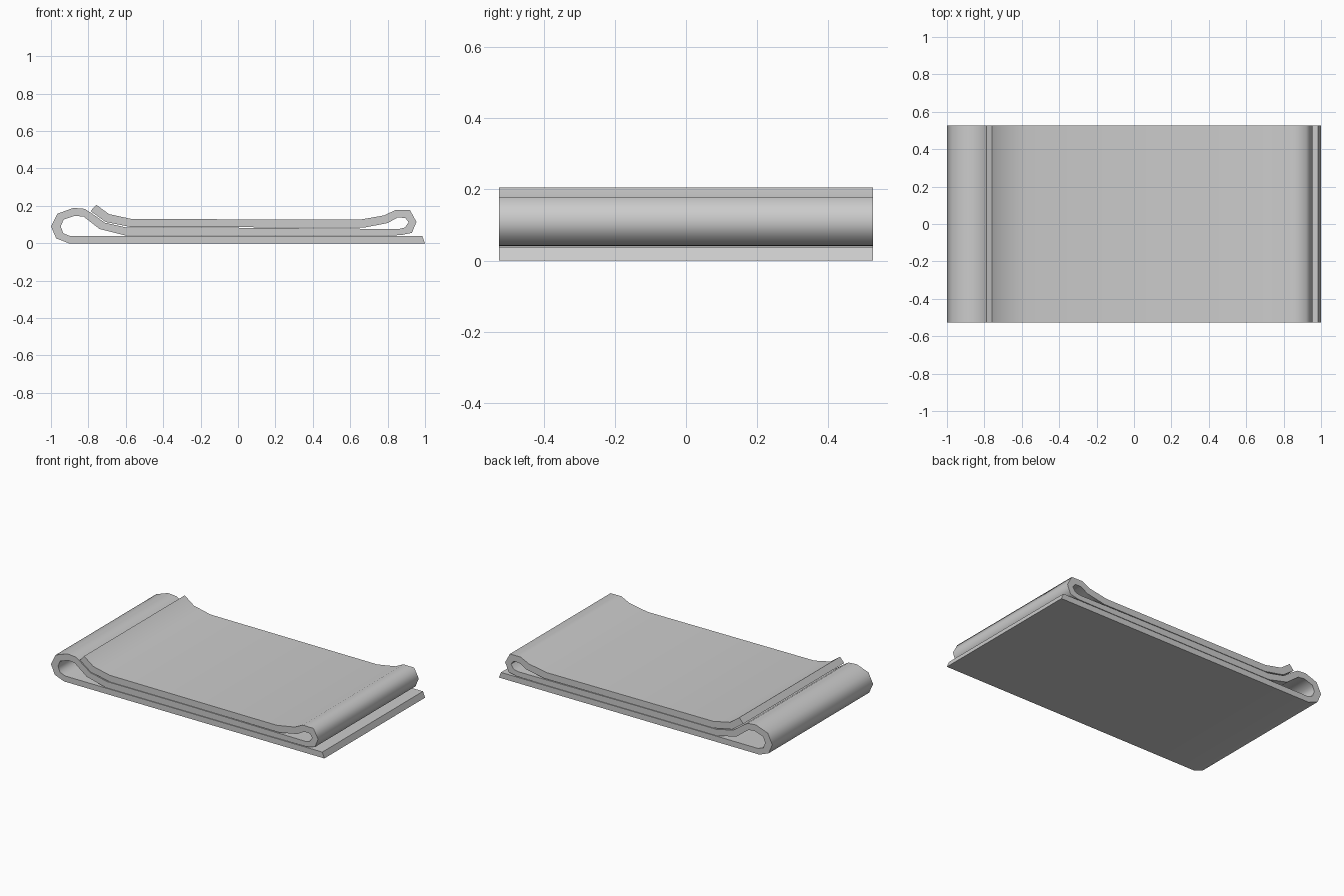
import bpy, bmesh, math

HALF_WIDTH = 0.526

# Cross-section of the folded sheet: (side A x, z, side B x, z) along its length
SECTION = [
    # bottom layer, right end to left
    (1.0, 0.0, 0.985, 0.038), (0.6, 0.0, 0.6, 0.038), (0.0, 0.0, 0.0, 0.038),
    (-0.6, 0.0, -0.6, 0.038), (-0.905, 0.0, -0.895, 0.038),
    # left fold
    (-0.972, 0.026, -0.934, 0.053), (-1.0, 0.09, -0.948, 0.09),
    (-0.966, 0.158, -0.932, 0.127), (-0.88, 0.189, -0.872, 0.147),
    (-0.82, 0.184, -0.825, 0.142), (-0.785, 0.162, -0.79, 0.115),
    (-0.712, 0.110, -0.74, 0.076), (-0.59, 0.083, -0.6, 0.041),
    # middle layer, left to right
    (0.0, 0.083, 0.0, 0.041), (0.6, 0.078, 0.6, 0.041), (0.86, 0.076, 0.87, 0.043),
    # right fold
    (0.892, 0.084, 0.93, 0.056), (0.912, 0.112, 0.954, 0.114),
    (0.894, 0.136, 0.920, 0.177), (0.852, 0.137, 0.842, 0.178),
    (0.80, 0.108, 0.782, 0.149), (0.67, 0.083, 0.65, 0.126),
    # top layer, right to left, ending in the raised lip
    (0.0, 0.086, 0.0, 0.128), (-0.57, 0.086, -0.57, 0.130),
    (-0.708, 0.114, -0.69, 0.156), (-0.788, 0.172, -0.758, 0.206),
]

bm = bmesh.new()
rows = []
for ax, az, bx, bz in SECTION:
    rows.append([bm.verts.new((x, y, z)) for x, z, y in (
        (ax, az, -HALF_WIDTH), (bx, bz, -HALF_WIDTH),
        (bx, bz, HALF_WIDTH), (ax, az, HALF_WIDTH))])

# Skin between neighbouring sections, then close both ends
for r, s in zip(rows, rows[1:]):
    for i in range(4):
        j = (i + 1) % 4
        bm.faces.new((r[i], r[j], s[j], s[i]))
bm.faces.new(rows[0])
bm.faces.new(rows[-1])
bmesh.ops.recalc_face_normals(bm, faces=bm.faces)

mesh = bpy.data.meshes.new("folded_cloth")
bm.to_mesh(mesh)
bm.free()
cloth = bpy.data.objects.new("folded_cloth", mesh)
bpy.context.collection.objects.link(cloth)

# Smooth bends, crisp sheet edges
bpy.context.view_layer.objects.active = cloth
cloth.select_set(True)
bpy.ops.object.shade_smooth_by_angle(angle=math.radians(62))
